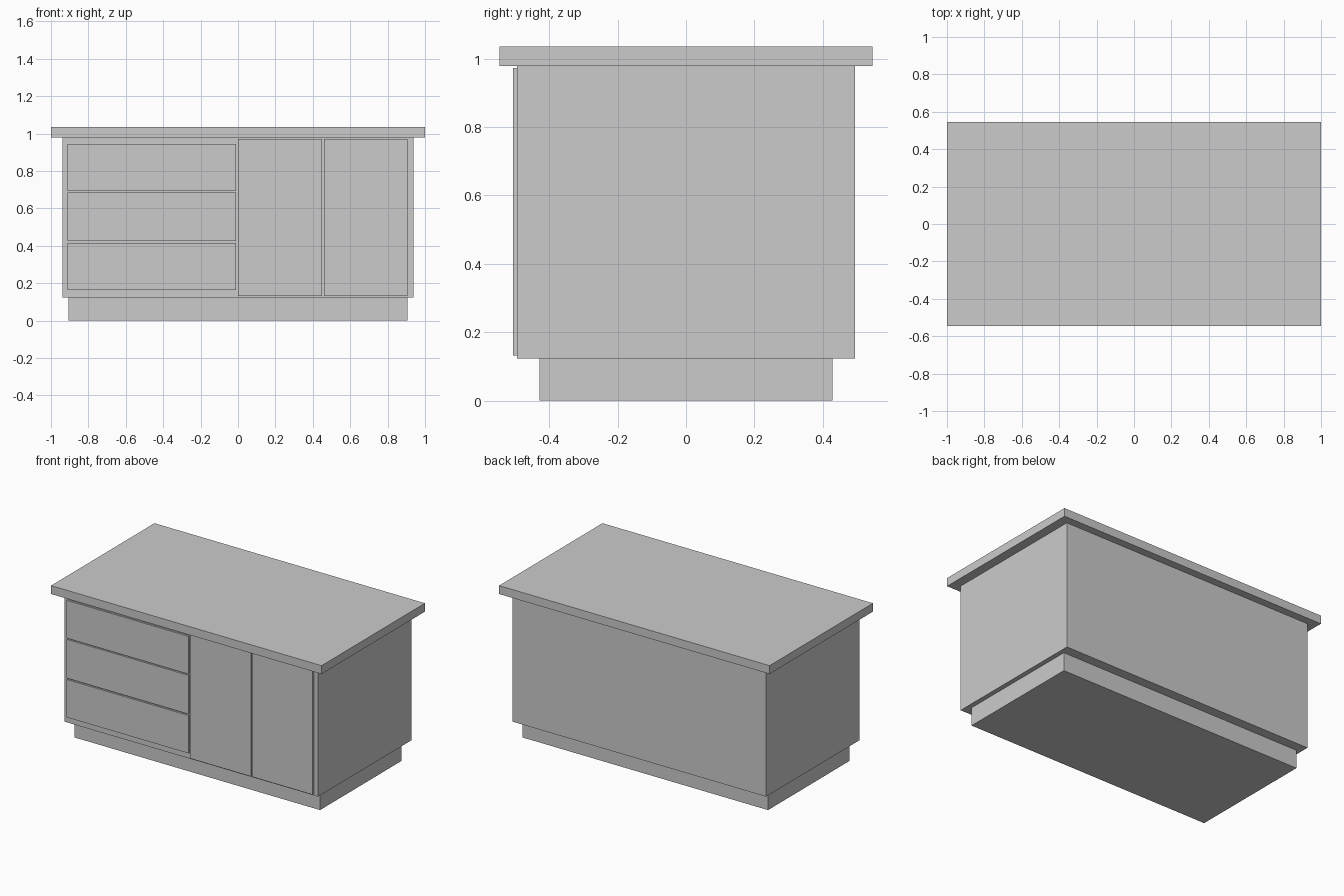
import bpy
import bmesh

if "Cube" in bpy.data.objects:
    bpy.data.objects.remove(bpy.data.objects["Cube"])


def box(name, x, y, z):
    """Flat-shaded box from (min, max) extents on each axis."""
    bm = bmesh.new()
    bmesh.ops.create_cube(bm, size=1)
    for v in bm.verts:
        v.co = [r[0] if c < 0 else r[1] for c, r in zip(v.co, (x, y, z))]
    mesh = bpy.data.meshes.new(name)
    bm.to_mesh(mesh)
    bm.free()
    obj = bpy.data.objects.new(name, mesh)
    bpy.context.collection.objects.link(obj)
    return obj


FRONT = (-0.506, -0.490)  # depth of the drawer and door panels

# Carcass: recessed plinth, cabinet body, overhanging worktop
box("plinth", (-0.907, 0.907), (-0.429, 0.429), (0, 0.123))
box("cabinet_body", (-0.938, 0.938), (-0.494, 0.494), (0.123, 0.979))
box("worktop", (-1, 1), (-0.546, 0.546), (0.979, 1.035))

# Three drawer fronts on the left
drawer_heights = [(0.163, 0.416), (0.425, 0.684), (0.692, 0.945)]
for i, z in enumerate(drawer_heights):
    box(f"drawer_front_{i + 1}", (-0.912, -0.012), FRONT, z)

# Two full-height doors on the right
for side, x in (("left", 0.001), ("right", 0.459)):
    box(f"door_{side}", (x, x + 0.448), FRONT, (0.132, 0.972))
